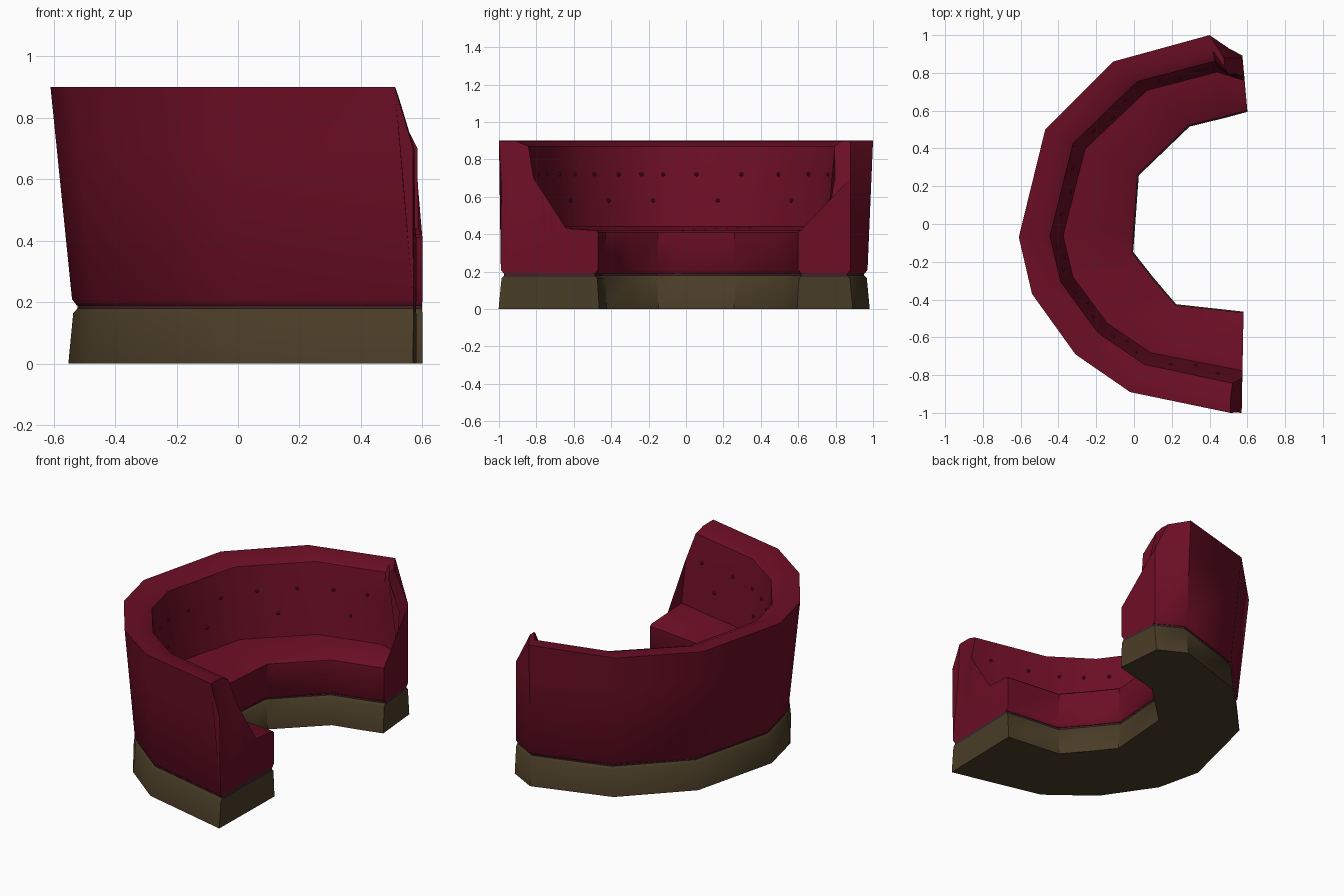
import bpy, bmesh, math
from mathutils import Vector

if "Cube" in bpy.data.objects:
    bpy.data.objects.remove(bpy.data.objects["Cube"])

def mat(name, c):
    m = bpy.data.materials.new(name)
    m.diffuse_color = (*c, 1)
    m.use_nodes = True
    m.node_tree.nodes["Principled BSDF"].inputs["Base Color"].default_value = m.diffuse_color
    return m

RED = mat("burgundy fabric", (0.150, 0.0045, 0.018))
BROWN = mat("dark brown base", (0.068, 0.046, 0.020))
SEAM = mat("plum seam", (0.050, 0.016, 0.020))

# Stations round the curve: outer x, y, inner x, y, outer lean, back thickness scale
ST = [(0.575, 0.88, 0.60, 0.60, 0.00, 0.52),
      (0.40, 1.00, 0.49, 0.57, 0.03, 0.85),
      (-0.11, 0.86, 0.29, 0.52, 0.06, 1.0),
      (-0.47, 0.50, 0.02, 0.26, 0.07, 1.0),
      (-0.61, -0.07, -0.003, -0.05, 0.07, 1.0),
      (-0.54, -0.37, -0.01, -0.15, 0.07, 1.0),
      (-0.31, -0.69, 0.10, -0.29, 0.06, 1.0),
      (-0.02, -0.89, 0.22, -0.43, 0.04, 1.0),
      (0.57, -1.00, 0.58, -0.47, 0.01, 0.95)]
CHAMFER = {0: 0.10, len(ST) - 1: 0.06}   # top corners of the two ends slope back

def place(i, d, z):
    """Point at distance d inward from the outer edge of station i."""
    ox, oy, ix, iy = ST[i][:4]
    dr = Vector((ix - ox, iy - oy)).normalized()
    x = ox + dr.x * d
    if i in CHAMFER and z > 0.7:
        x -= CHAMFER[i] * (z - 0.7) / 0.2
    return Vector((x, oy + dr.y * d, z))

def sweep(name, section, material, angle=35):
    """Loft a closed cross-section through every station and cap the ends."""
    bm = bmesh.new()
    rings = []
    for i, s in enumerate(ST):
        w = math.hypot(s[2] - s[0], s[3] - s[1])
        rings.append([bm.verts.new(place(i, d, z)) for d, z in section(w, s[4], s[5])])
    n = len(rings[0])
    for a, b in zip(rings, rings[1:]):
        for k in range(n):
            bm.faces.new((a[k], a[(k + 1) % n], b[(k + 1) % n], b[k]))
    caps = [bm.faces.new(rings[0]), bm.faces.new(rings[-1])]
    bmesh.ops.triangulate(bm, faces=caps)
    bmesh.ops.recalc_face_normals(bm, faces=bm.faces)
    me = bpy.data.meshes.new(name)
    bm.to_mesh(me)
    bm.free()
    ob = bpy.data.objects.new(name, me)
    bpy.context.collection.objects.link(ob)
    me.materials.append(material)
    bpy.context.view_layer.objects.active = ob
    ob.select_set(True)
    bpy.ops.object.shade_smooth_by_angle(angle=math.radians(angle))
    ob.select_set(False)
    return ob

# Upholstered backrest and seat
def upholstery(w, lean, t):
    return [(lean + 0.015, 0.19), (lean, 0.21), (lean * 0.29, 0.70), (0, 0.90),
            (0.10 * t, 0.897), (0.165 * t, 0.87), (0.195 * t, 0.70), (0.235 * t, 0.44),
            (w - 0.012, 0.42), (w, 0.41), (w, 0.21), (w - 0.015, 0.19)]
sweep("upholstery", upholstery, RED, 40)

# Recessed seam between seat and base
sweep("seam", lambda w, lean, t: [(lean + 0.018, 0.17), (lean + 0.018, 0.20),
                                  (w - 0.018, 0.20), (w - 0.018, 0.17)], SEAM)

# Plinth base, slightly flared to the floor
sweep("base", lambda w, lean, t: [(lean - 0.012, 0), (lean + 0.004, 0.165), (lean + 0.018, 0.18),
                                  (w - 0.018, 0.18), (w - 0.004, 0.165), (w + 0.006, 0)], BROWN, 40)

# Tufting buttons in two staggered rows on the inside of the back
bm = bmesh.new()
for row, z in enumerate((0.58, 0.72)):
    for i in range(1, len(ST) - 1):
        for f in ((0.25, 0.75) if row else (0.5,)):
            d = 0.235 - (z - 0.44) / 0.26 * 0.04
            a = place(i, d * ST[i][5], z)
            b = place(i + 1, d * ST[i + 1][5], z)
            p = a.lerp(b, f)
            res = bmesh.ops.create_icosphere(bm, subdivisions=1, radius=0.012)
            bmesh.ops.translate(bm, verts=res["verts"], vec=p)
me = bpy.data.meshes.new("tuft_buttons")
bm.to_mesh(me)
bm.free()
me.materials.append(RED)
bpy.context.collection.objects.link(bpy.data.objects.new("tuft_buttons", me))
